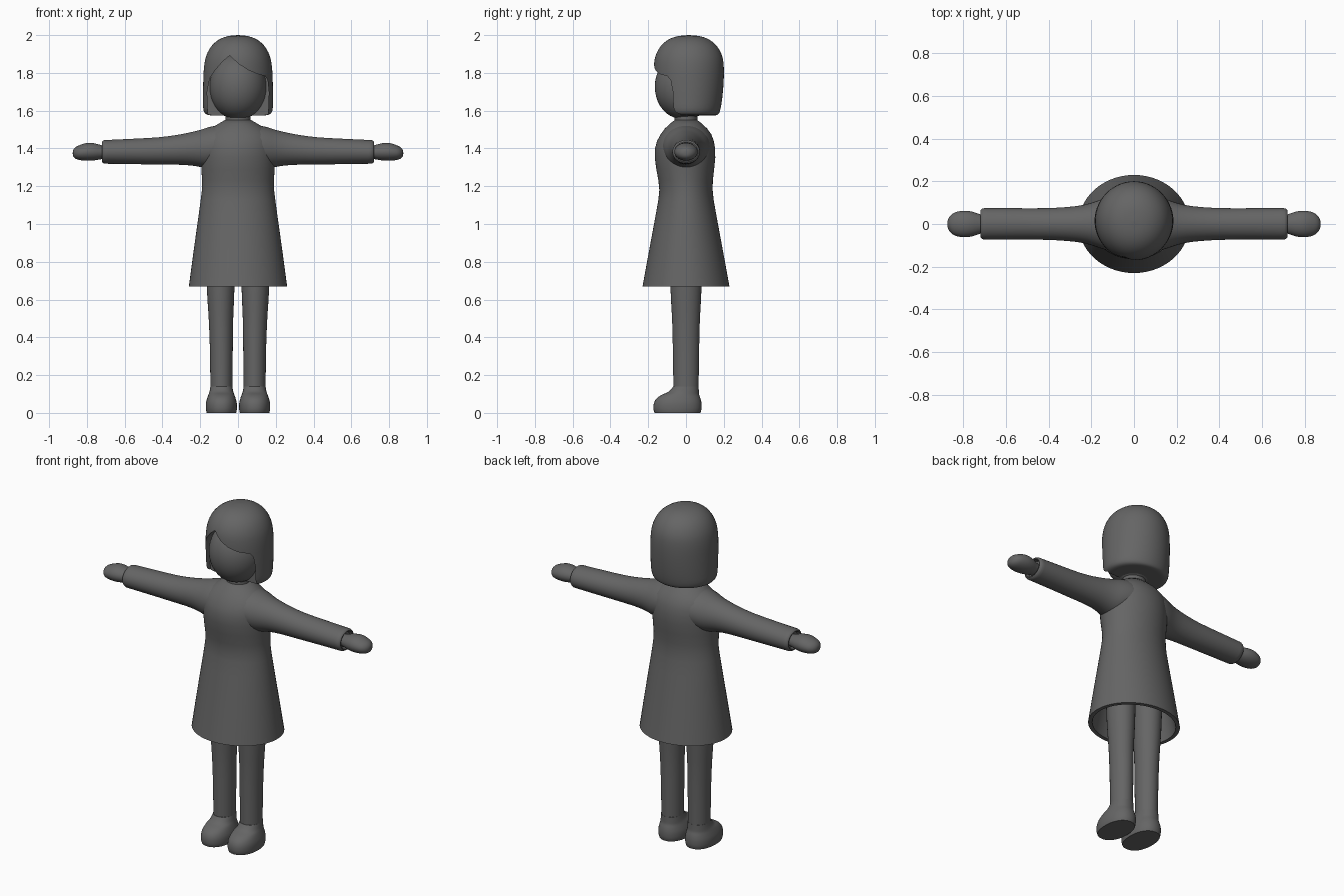
import bpy, bmesh, math
from mathutils import Vector

grey = bpy.data.materials.new("dark grey")
grey.diffuse_color = (0.13, 0.13, 0.13, 1)


def smooth_rows(rows, sub):
    """Catmull-Rom interpolation of cross-section rows."""
    if sub == 1:
        return rows
    out = []
    for i in range(len(rows) - 1):
        p = [rows[min(max(i + k, 0), len(rows) - 1)] for k in (-1, 0, 1, 2)]
        for s in range(sub):
            t = s / sub
            out.append([0.5 * (2 * b + (c - a) * t + (2 * a - 5 * b + 4 * c - d) * t * t
                               + (3 * b - a - 3 * c + d) * t ** 3) for a, b, c, d in zip(*p)])
    return out + [rows[-1]]


def shade(ob, angle=40):
    bpy.ops.object.select_all(action='DESELECT')
    ob.select_set(True)
    bpy.context.view_layer.objects.active = ob
    bpy.ops.object.shade_smooth_by_angle(angle=math.radians(angle))


def finish(name, bm):
    bmesh.ops.recalc_face_normals(bm, faces=bm.faces)
    me = bpy.data.meshes.new(name)
    bm.to_mesh(me)
    bm.free()
    me.materials.append(grey)
    ob = bpy.data.objects.new(name, me)
    bpy.context.collection.objects.link(ob)
    return ob


def loft(name, rows, axis='z', sub=3, seg=40, power=2.0, side=1):
    """Rows: position on axis, two centre offsets, two radii. side=-1 mirrors in x."""
    bm = bmesh.new()
    rings = []
    for t, c1, c2, r1, r2 in smooth_rows(rows, sub):
        ring = []
        for k in range(seg):
            a = 2 * math.pi * k / seg
            ca, sa = math.cos(a), math.sin(a)
            u = c1 + max(r1, 0.001) * math.copysign(abs(ca) ** (2 / power), ca)
            v = c2 + max(r2, 0.001) * math.copysign(abs(sa) ** (2 / power), sa)
            co = (u, v, t) if axis == 'z' else (t, u, v)
            ring.append(bm.verts.new((co[0] * side, co[1], co[2])))
        rings.append(ring)
    for a, b in zip(rings, rings[1:]):
        for k in range(seg):
            j = (k + 1) % seg
            bm.faces.new((a[k], a[j], b[j], b[k]))
    bm.faces.new(rings[0])
    bm.faces.new(rings[-1])
    return finish(name, bm)


# Dress: hollow skirt, bodice and rounded shoulders
dress = loft("dress", [
    (1.10, 0, 0, 0.13, 0.09), (1.08, 0, 0, 0.17, 0.12), (0.67, 0, 0, 0.238, 0.208),
    (0.67, 0, 0, 0.26, 0.23), (0.85, 0, 0, 0.236, 0.197), (1.05, 0, 0, 0.208, 0.16),
    (1.13, 0, 0, 0.197, 0.146), (1.18, 0, 0, 0.191, 0.141), (1.23, 0, -0.002, 0.190, 0.144),
    (1.29, 0, -0.004, 0.194, 0.153), (1.35, 0, -0.005, 0.197, 0.160),
    (1.40, 0, -0.005, 0.198, 0.159), (1.44, 0, -0.003, 0.195, 0.150),
    (1.475, 0, 0, 0.18, 0.134), (1.505, 0, 0, 0.145, 0.112), (1.53, 0, 0, 0.105, 0.086),
    (1.55, 0, 0, 0.07, 0.06)], sub=1, seg=56)
shade(dress)

# Neck
shade(loft("neck", [(1.48, 0, 0, 0.075, 0.07), (1.55, 0, 0, 0.066, 0.06),
                    (1.62, 0, 0, 0.068, 0.064)], seg=32))

# Face
face_rows = []
for i in range(21):
    a = -math.pi / 2 + math.pi * i / 20
    w = max(math.cos(a), 0) ** 0.9
    face_rows.append((1.727 + 0.172 * math.sin(a), 0, -0.008, 0.151 * w, 0.157 * w))
shade(loft("face", face_rows, sub=1, seg=48))

# Bobbed hair with the face opening and parted fringe cut out
hair = loft("hair", [
    (1.575, 0, 0.02, 0.12, 0.12), (1.578, 0, 0.017, 0.162, 0.15),
    (1.60, 0, 0.015, 0.182, 0.165), (1.66, 0, 0.015, 0.185, 0.176),
    (1.75, 0, 0.015, 0.184, 0.184), (1.83, 0, 0.015, 0.180, 0.185),
    (1.89, 0, 0.015, 0.168, 0.176), (1.94, 0, 0.015, 0.142, 0.150),
    (1.975, 0, 0.015, 0.103, 0.110), (1.994, 0, 0.015, 0.055, 0.06),
    (2.0, 0, 0.015, 0.0, 0.0)], seg=56)
opening = [(-0.161, 1.5), (0.161, 1.5), (0.163, 1.70), (0.157, 1.76), (0.145, 1.783),
           (0.10, 1.795), (0.05, 1.817), (0.0, 1.85), (-0.043, 1.892), (-0.08, 1.862),
           (-0.12, 1.815), (-0.15, 1.77), (-0.163, 1.70)]
bm = bmesh.new()
front = bm.faces.new([bm.verts.new((x, -0.4, z)) for x, z in opening])
ext = bmesh.ops.extrude_face_region(bm, geom=[front])
for v in ext["geom"]:
    if isinstance(v, bmesh.types.BMVert):
        v.co += Vector((0, 0.37, 0))
cutter = finish("hair_opening_cutter", bm)
cutter.hide_render = True
mod = hair.modifiers.new("opening", 'BOOLEAN')
mod.operation = 'DIFFERENCE'
mod.solver = 'EXACT'
mod.object = cutter
bpy.context.view_layer.objects.active = hair
bpy.ops.object.modifier_apply(modifier="opening")
bpy.data.objects.remove(cutter)
shade(hair)

for side, word in ((1, "left"), (-1, "right")):
    # Sleeve flaring into the shoulder, with a rounded open cuff
    shade(loft(word + "_sleeve", [
        (0.06, 0, 1.41, 0.13, 0.115), (0.11, 0, 1.41, 0.126, 0.112),
        (0.16, 0, 1.403, 0.113, 0.108), (0.20, 0, 1.40, 0.099, 0.098),
        (0.25, 0, 1.398, 0.087, 0.088), (0.32, 0, 1.393, 0.079, 0.079),
        (0.42, 0, 1.387, 0.074, 0.072), (0.56, 0.001, 1.384, 0.073, 0.067),
        (0.69, 0.001, 1.382, 0.073, 0.063), (0.708, 0.001, 1.382, 0.072, 0.062),
        (0.717, 0.001, 1.382, 0.067, 0.057), (0.719, 0.001, 1.382, 0.058, 0.049),
        (0.70, 0.001, 1.382, 0.052, 0.043)], axis='x', sub=2, side=side))
    # Mitten hand
    shade(loft(word + "_hand", [
        (0.69, 0, 1.378, 0.038, 0.030), (0.72, 0, 1.38, 0.045, 0.036),
        (0.76, 0, 1.382, 0.058, 0.045), (0.80, 0, 1.382, 0.062, 0.047),
        (0.84, 0, 1.378, 0.054, 0.039), (0.862, 0, 1.376, 0.038, 0.029),
        (0.873, 0, 1.375, 0.018, 0.015), (0.875, 0, 1.375, 0, 0)],
        axis='x', seg=32, side=side))
    # Leg
    shade(loft(word + "_leg", [
        (0.08, 0.088, 0, 0.058, 0.066), (0.30, 0.088, 0, 0.060, 0.069),
        (0.48, 0.090, 0, 0.064, 0.073), (0.66, 0.092, 0, 0.073, 0.082),
        (0.92, 0.094, 0, 0.080, 0.088)], seg=32, side=side))
    # Shoe with a flat sole
    shade(loft(word + "_shoe", [
        (0.0, 0.088, -0.045, 0.078, 0.121), (0.02, 0.088, -0.045, 0.082, 0.127),
        (0.05, 0.088, -0.044, 0.082, 0.126), (0.075, 0.088, -0.040, 0.076, 0.117),
        (0.095, 0.088, -0.030, 0.069, 0.100), (0.112, 0.088, -0.012, 0.063, 0.080),
        (0.14, 0.088, 0, 0.058, 0.067)], seg=40, power=2.2, side=side))
